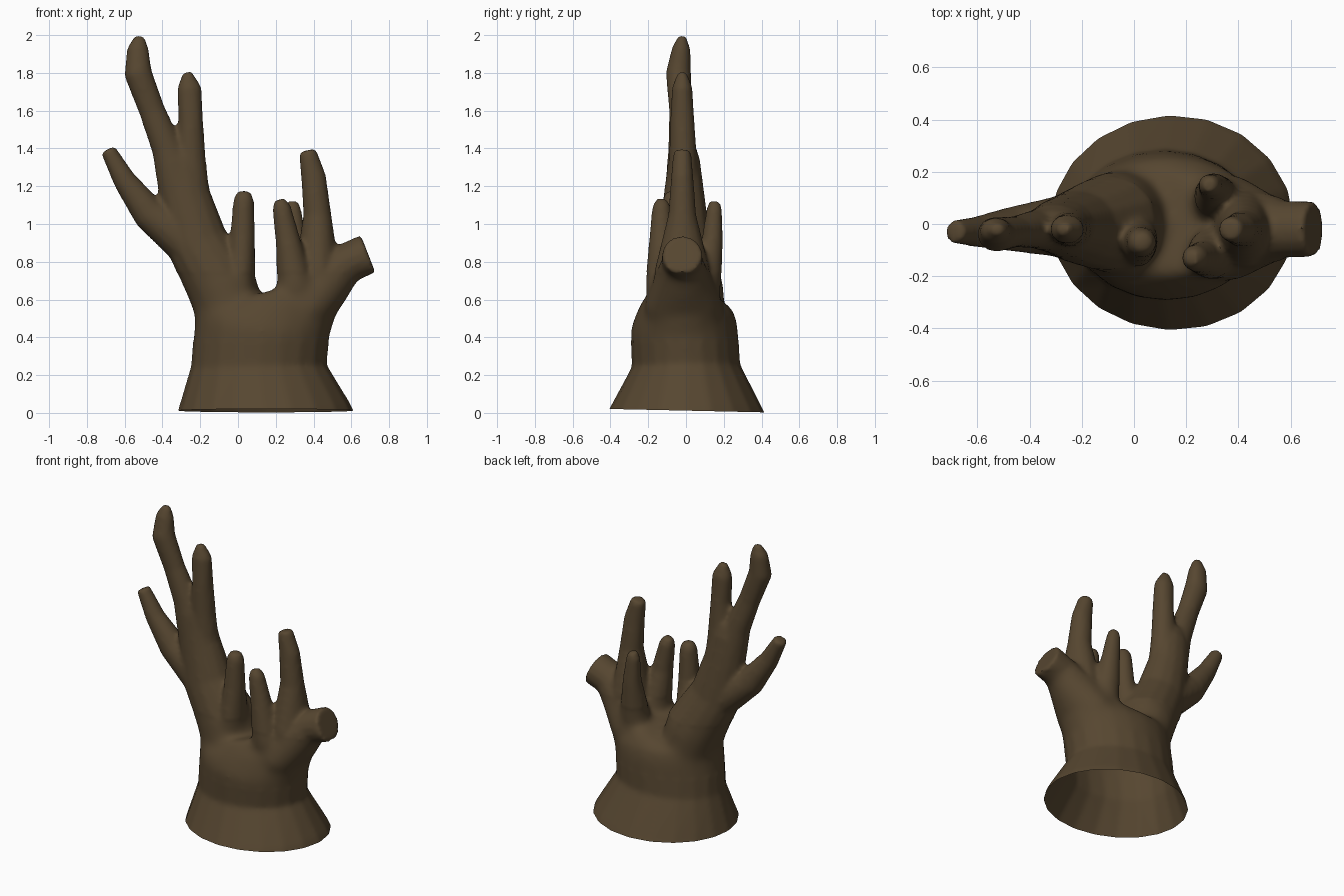
import bpy, bmesh, math
from mathutils import Vector

bark = bpy.data.materials.new("dark_brown_bark")
bark.diffuse_color = (0.094, 0.062, 0.030, 1)

bm = bmesh.new()


def limb(points, sides=14):
    """Closed tube through (x, y, z, radius in the xz plane, radius along y)."""
    rings = []
    for i, (x, y, z, ra, rb) in enumerate(points):
        a = Vector(points[max(i - 1, 0)][:3])
        b = Vector(points[min(i + 1, len(points) - 1)][:3])
        t = (b - a).normalized()
        side = Vector((0, 1, 0)).cross(t).normalized()
        front = t.cross(side)
        ring = []
        for k in range(sides):
            ang = math.tau * k / sides
            ring.append(bm.verts.new(Vector((x, y, z)) + side * ra * math.cos(ang)
                                     + front * rb * math.sin(ang)))
        rings.append(ring)
    for lo, hi in zip(rings, rings[1:]):
        for k in range(sides):
            n = (k + 1) % sides
            bm.faces.new((lo[k], lo[n], hi[n], hi[k]))
    bm.faces.new(rings[0][::-1])
    bm.faces.new(rings[-1])


# flared trunk, carried below the ground and trimmed later
limb([(.135, 0, -.12, .535, .48), (.135, 0, .015, .463, .41), (.11, 0, .25, .36, .287),
      (.128, -.01, .45, .36, .285), (.14, -.01, .52, .375, .265), (.14, -.02, .58, .36, .225),
      (.13, -.015, .62, .30, .18)], 20)
# left main bough
limb([(.0, 0, .42, .18, .22), (-.09, .005, .68, .19, .195), (-.22, -.01, .91, .165, .14),
      (-.28, -.01, 1.15, .135, .11), (-.31, -.01, 1.34, .12, .085), (-.32, -.01, 1.42, .06, .06)])
# tall left branch
limb([(-.29, -.015, 1.15, .13, .10), (-.375, -.02, 1.4, .083, .075), (-.455, -.03, 1.6, .07, .06),
      (-.53, -.04, 1.8, .075, .068), (-.53, -.025, 1.93, .058, .05), (-.52, -.02, 1.998, .025, .02)])
# upright left branch
limb([(-.26, -.015, 1.1, .12, .09), (-.25, -.015, 1.35, .08, .075), (-.25, -.02, 1.55, .066, .065),
      (-.258, -.02, 1.72, .066, .055), (-.268, -.02, 1.805, .025, .025)])
# low left branch
limb([(-.28, -.01, .91, .12, .12), (-.475, -.02, 1.06, .09, .085), (-.60, -.03, 1.23, .062, .06),
      (-.69, -.03, 1.395, .042, .045)])
# middle twig
limb([(.0, -.04, .48, .10, .10), (.012, -.06, .72, .08, .11), (.024, -.07, .93, .067, .072),
      (.03, -.07, 1.13, .055, .055), (.03, -.07, 1.175, .035, .035)])
# front twig
limb([(.31, -.07, .42, .10, .10), (.305, -.11, .68, .10, .11), (.265, -.13, .91, .067, .067),
      (.23, -.13, 1.09, .05, .05), (.22, -.13, 1.13, .03, .03)])
# back twig
limb([(.31, .06, .42, .10, .10), (.315, .10, .70, .09, .09), (.305, .14, .92, .06, .057),
      (.29, .15, 1.08, .044, .042), (.29, .15, 1.12, .03, .03)])
# right upright branch
limb([(.36, -.01, .42, .10, .12), (.42, -.02, .75, .12, .15), (.42, -.02, 1.05, .075, .075),
      (.40, -.02, 1.25, .067, .06), (.367, -.02, 1.39, .047, .047)])
# right sawn stub
limb([(.25, -.01, .34, .13, .13), (.375, -.015, .57, .15, .21), (.485, -.02, .71, .138, .15),
      (.58, -.02, .795, .108, .11), (.69, -.02, .838, .112, .108)])

bmesh.ops.recalc_face_normals(bm, faces=bm.faces)
mesh = bpy.data.meshes.new("limbs")
bm.to_mesh(mesh)
bm.free()
stump = bpy.data.objects.new("branching_stump", mesh)
bpy.context.collection.objects.link(stump)

# fuse all limbs into one skin and soften the joints
fuse = stump.modifiers.new("fuse", 'REMESH')
fuse.mode = 'VOXEL'
fuse.voxel_size = 0.014
soft = stump.modifiers.new("soften", 'SMOOTH')
soft.factor = 0.5
soft.iterations = 8
skin = bpy.data.meshes.new_from_object(
    stump.evaluated_get(bpy.context.evaluated_depsgraph_get()))
stump.modifiers.clear()

# blend the shoulder where the limbs leave the trunk
bm = bmesh.new()
bm.from_mesh(skin)
shoulder = [v for v in bm.verts if .38 < v.co.z < .74]
for _ in range(20):
    bmesh.ops.smooth_vert(bm, verts=shoulder, factor=0.5,
                          use_axis_x=True, use_axis_y=True, use_axis_z=True)

# trim the base with a slight tilt, leaving it open and hollow
bmesh.ops.bisect_plane(bm, geom=bm.verts[:] + bm.edges[:] + bm.faces[:],
                       plane_co=(.13, 0, .012), plane_no=(0, .022, 1), clear_inner=True)
bm.to_mesh(skin)
bm.free()
skin.name = "branching_stump"
stump.data = skin
skin.materials.clear()
skin.materials.append(bark)

bpy.context.view_layer.objects.active = stump
stump.select_set(True)
bpy.ops.object.shade_smooth_by_angle(angle=math.radians(50))
